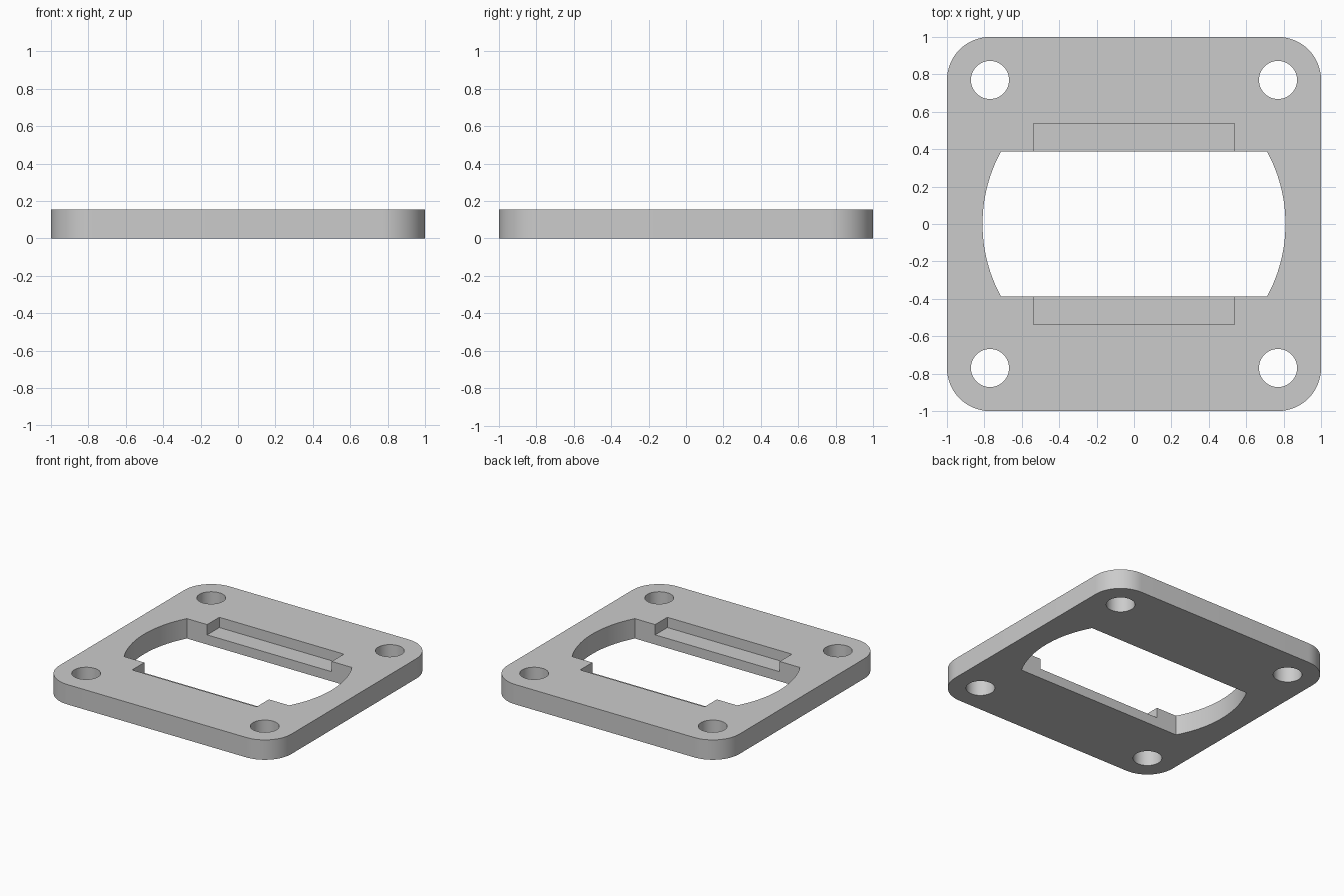
import bpy
import bmesh
from math import asin, cos, pi, radians, sin

THICKNESS = 0.155
HOLE_OFFSET = 0.77
CORNER_RADIUS = 0.23
HOLE_RADIUS = 0.102
OPENING_RADIUS = 0.81
OPENING_HALF_DEPTH = 0.387
SLOT_HALF_WIDTH = 0.537
SLOT_HALF_DEPTH = 0.537
SLOT_FLOOR = 0.075

cube = bpy.data.objects.get("Cube")
if cube:
    bpy.data.objects.remove(cube, do_unlink=True)

grey = bpy.data.materials.new("plain grey")
grey.use_nodes = True
colour = (0.6, 0.6, 0.6, 1)
grey.diffuse_color = colour
grey.node_tree.nodes["Principled BSDF"].inputs["Base Color"].default_value = colour


def arc(cx, cy, radius, start, end, steps):
    """Points along an arc, both ends included."""
    angles = [start + (end - start) * i / steps for i in range(steps + 1)]
    return [(cx + radius * cos(a), cy + radius * sin(a)) for a in angles]


def prism(name, outline, bottom, top):
    """Extrude a closed outline between two heights."""
    bm = bmesh.new()
    base = bm.faces.new([bm.verts.new((x, y, bottom)) for x, y in outline])
    result = bmesh.ops.extrude_face_region(bm, geom=[base])
    raised = [v for v in result["geom"] if isinstance(v, bmesh.types.BMVert)]
    bmesh.ops.translate(bm, verts=raised, vec=(0, 0, top - bottom))
    bmesh.ops.recalc_face_normals(bm, faces=bm.faces)
    mesh = bpy.data.meshes.new(name)
    bm.to_mesh(mesh)
    bm.free()
    mesh.materials.append(grey)
    obj = bpy.data.objects.new(name, mesh)
    bpy.context.collection.objects.link(obj)
    return obj


def cut(target, cutter):
    """Subtract a cutter from the target and discard it."""
    cutter.hide_render = True
    bpy.context.view_layer.objects.active = target
    mod = target.modifiers.new("cut", "BOOLEAN")
    mod.operation = "DIFFERENCE"
    mod.solver = "EXACT"
    mod.object = cutter
    bpy.ops.object.modifier_apply(modifier=mod.name)
    bpy.data.objects.remove(cutter, do_unlink=True)


# Square plate with rounded corners
corners = [(1, 1), (-1, 1), (-1, -1), (1, -1)]
outline = []
for i, (sx, sy) in enumerate(corners):
    outline += arc(sx * HOLE_OFFSET, sy * HOLE_OFFSET, CORNER_RADIUS,
                   i * pi / 2, (i + 1) * pi / 2, 16)
plate = prism("mounting_plate", outline, 0, THICKNESS)

# Central opening: a circle with flat front and back
half = asin(OPENING_HALF_DEPTH / OPENING_RADIUS)
opening = (arc(0, 0, OPENING_RADIUS, -half, half, 24)
           + arc(0, 0, OPENING_RADIUS, pi - half, pi + half, 24))
cut(plate, prism("opening_cutter", opening, -0.1, 0.3))

# Shallow slots stepped into the top, front and back of the opening
w, d = SLOT_HALF_WIDTH, SLOT_HALF_DEPTH
cut(plate, prism("slot_cutter", [(-w, -d), (w, -d), (w, d), (-w, d)],
                 SLOT_FLOOR, 0.3))

# Bolt holes in the corners
for sx, sy in corners:
    circle = arc(sx * HOLE_OFFSET, sy * HOLE_OFFSET, HOLE_RADIUS,
                 0, 2 * pi, 48)[:-1]
    cut(plate, prism("bolt_hole_cutter", circle, -0.1, 0.3))

# Smooth curved walls, crisp edges
bpy.ops.object.select_all(action="DESELECT")
plate.select_set(True)
bpy.context.view_layer.objects.active = plate
bpy.ops.object.shade_smooth_by_angle(angle=radians(30))
